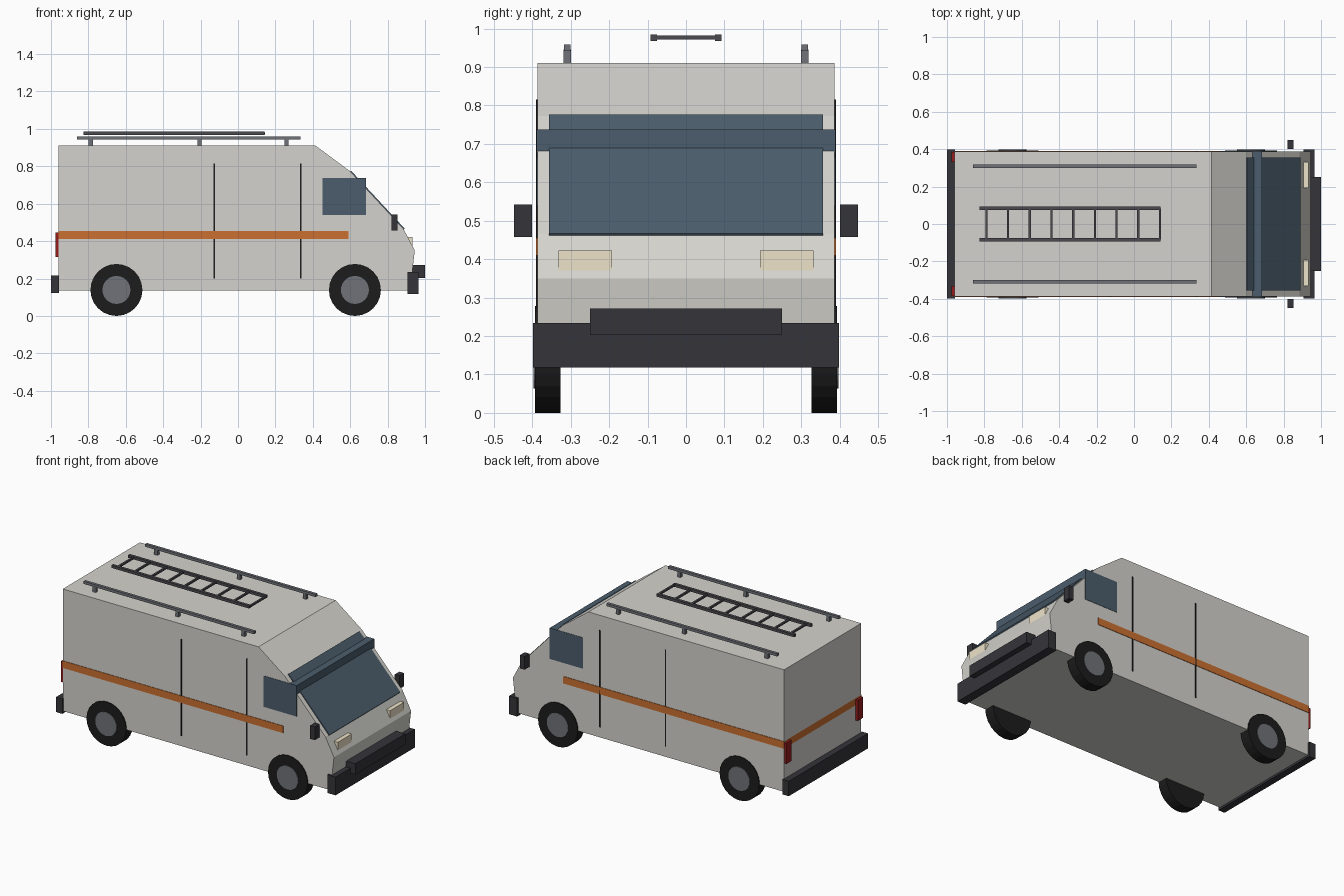
import bpy, bmesh, math
from mathutils import Vector

if "Cube" in bpy.data.objects:
    bpy.data.objects.remove(bpy.data.objects["Cube"])


def mat(name, r, g, b):
    m = bpy.data.materials.new(name)
    m.diffuse_color = (r, g, b, 1)
    m.use_nodes = True
    m.node_tree.nodes["Principled BSDF"].inputs["Base Color"].default_value = m.diffuse_color
    return m


PAINT = mat("paint", 0.66, 0.65, 0.61)
GLASS = mat("glass", 0.07, 0.11, 0.15)
TRIM = mat("dark_trim", 0.035, 0.035, 0.042)
RUBBER = mat("rubber", 0.012, 0.012, 0.012)
STEEL = mat("steel", 0.16, 0.17, 0.19)
LADDER = mat("ladder_metal", 0.07, 0.07, 0.08)
ORANGE = mat("orange", 0.6, 0.16, 0.03)
RED = mat("red", 0.3, 0.012, 0.012)
LAMP = mat("lamp", 0.85, 0.77, 0.58)


def finish(name, bm, material):
    bmesh.ops.recalc_face_normals(bm, faces=bm.faces)
    me = bpy.data.meshes.new(name)
    bm.to_mesh(me)
    bm.free()
    me.materials.append(material)
    ob = bpy.data.objects.new(name, me)
    bpy.context.collection.objects.link(ob)
    return ob


def extrude_profile(name, pts, half_width, material):
    """Side profile (x, z) extruded symmetrically along y."""
    bm = bmesh.new()
    face = bm.faces.new([bm.verts.new((x, -half_width, z)) for x, z in pts])
    ret = bmesh.ops.extrude_face_region(bm, geom=[face])
    verts = [g for g in ret["geom"] if isinstance(g, bmesh.types.BMVert)]
    bmesh.ops.translate(bm, verts=verts, vec=(0, 2 * half_width, 0))
    return finish(name, bm, material)


def box(name, xr, yr, zr, material):
    bm = bmesh.new()
    bmesh.ops.create_cube(bm, size=1)
    for v in bm.verts:
        v.co = Vector([(r[0] + r[1]) / 2 + c * (r[1] - r[0])
                       for c, r in zip(v.co, (xr, yr, zr))])
    return finish(name, bm, material)


def pair(name, xr, yr, zr, material):
    """Box on +y and its mirror on -y."""
    box(name + "_left", xr, yr, zr, material)
    box(name + "_right", xr, (-yr[1], -yr[0]), zr, material)


def disc(name, x, y, z, radius, depth, material, sides=24):
    bpy.ops.mesh.primitive_cylinder_add(vertices=sides, radius=radius, depth=depth,
                                        location=(x, y, z), rotation=(math.pi / 2, 0, 0))
    ob = bpy.context.object
    ob.name = name
    ob.data.materials.append(material)


# Body shell
extrude_profile("body", [(-0.96, 0.135), (-0.96, 0.91), (0.415, 0.91), (0.60, 0.773),
                         (0.885, 0.465), (0.945, 0.35), (0.92, 0.135)], 0.387, PAINT)

# Windscreen panel lying on the slope
extrude_profile("windscreen", [(0.598, 0.768), (0.604, 0.777), (0.891, 0.467),
                               (0.885, 0.458)], 0.356, GLASS)

# Cab window block, stripe and door seams run right through the body
box("cab_window", (0.453, 0.685), (-0.389, 0.389), (0.54, 0.737), GLASS)
box("side_stripe", (-0.96, 0.59), (-0.39, 0.39), (0.41, 0.455), ORANGE)
for i, x in enumerate((-0.128, 0.335)):
    box(f"door_seam_{i}", (x - 0.004, x + 0.004), (-0.39, 0.39), (0.2, 0.815), RUBBER)

# Bumpers
box("front_bumper", (0.907, 0.964), (-0.398, 0.398), (0.118, 0.234), TRIM)
box("front_bumper_block", (0.93, 1.0), (-0.25, 0.25), (0.203, 0.272), TRIM)
box("rear_bumper", (-1.0, -0.956), (-0.398, 0.398), (0.122, 0.217), TRIM)

# Lamps and mirrors
pair("headlight", (0.9, 0.934), (0.193, 0.332), (0.362, 0.422), LAMP)
pair("tail_light", (-0.975, -0.95), (0.332, 0.384), (0.315, 0.447), RED)
pair("mirror", (0.82, 0.853), (0.401, 0.448), (0.458, 0.542), TRIM)

# Wheels
for axle, x in (("rear", -0.65), ("front", 0.625)):
    for side, s in (("left", 1), ("right", -1)):
        disc(f"{axle}_{side}_tyre", x, s * 0.36, 0.139, 0.139, 0.067, RUBBER)
        disc(f"{axle}_{side}_hub", x, s * 0.362, 0.139, 0.075, 0.07, STEEL)

# Roof rails on posts
pair("roof_rail", (-0.862, 0.335), (0.3, 0.318), (0.942, 0.959), STEEL)
for i, x in enumerate((-0.787, -0.206, 0.259)):
    pair(f"rail_post_{i}", (x - 0.011, x + 0.011), (0.299, 0.319), (0.905, 0.945), STEEL)

# Ladder
pair("ladder_rail", (-0.825, 0.143), (0.075, 0.093), (0.968, 0.985), LADDER)
for i in range(9):
    x = -0.789 + i * 0.116
    box(f"ladder_rung_{i}", (x - 0.006, x + 0.006), (-0.083, 0.083), (0.971, 0.982), LADDER)
